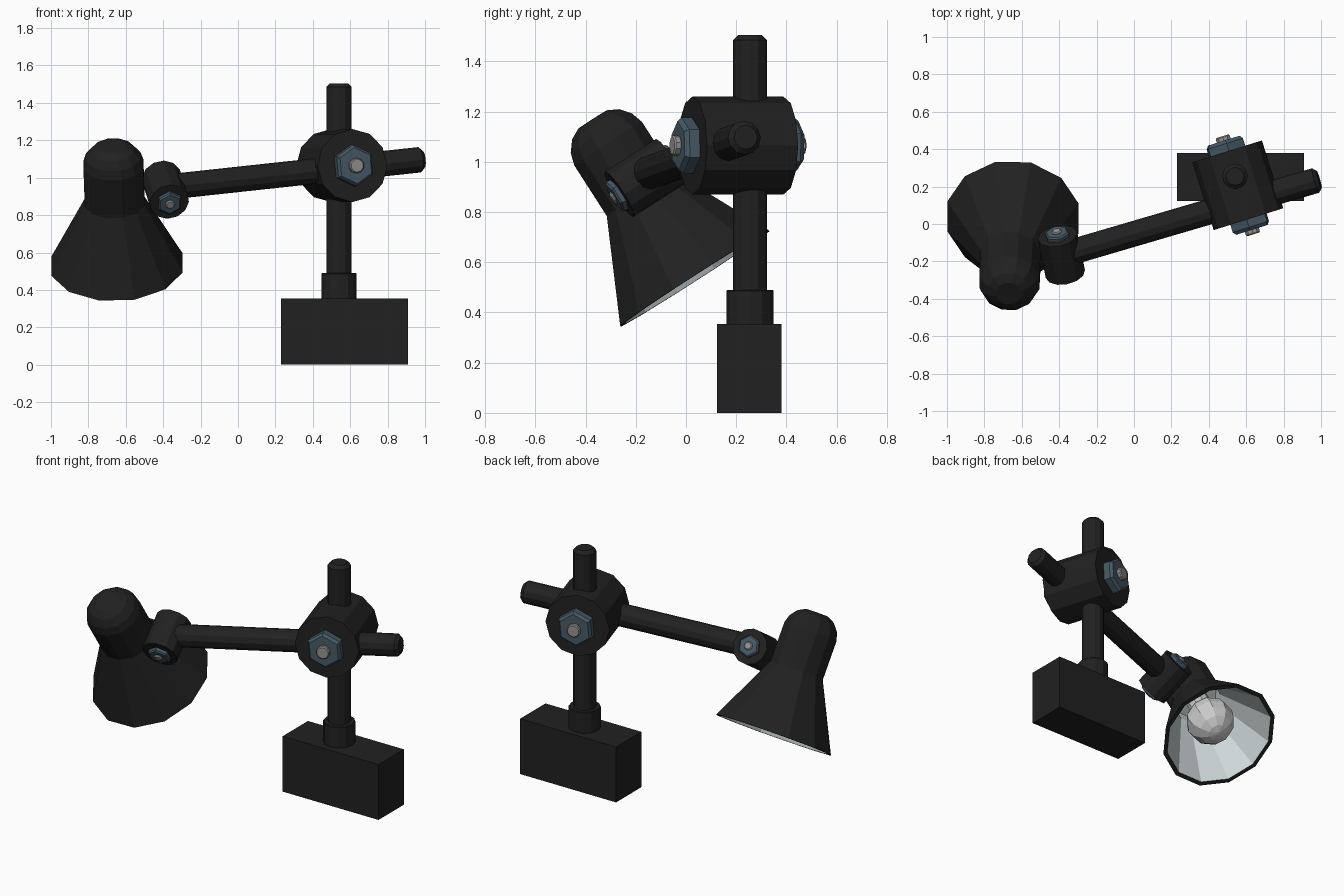
import bpy, bmesh, math
from mathutils import Vector

if "Cube" in bpy.data.objects:
    bpy.data.objects.remove(bpy.data.objects["Cube"])


def material(name, r, g, b):
    m = bpy.data.materials.new(name)
    m.diffuse_color = (r, g, b, 1)
    m.use_nodes = True
    m.node_tree.nodes["Principled BSDF"].inputs["Base Color"].default_value = m.diffuse_color
    return m


BLACK = material("black_paint", 0.015, 0.015, 0.015)
STEEL = material("blue_steel", 0.06, 0.10, 0.13)
BOLT = material("bolt_metal", 0.30, 0.29, 0.28)
WHITE = material("reflector", 0.62, 0.68, 0.69)
GLASS = material("bulb_glass", 0.55, 0.53, 0.53)


def lathe(name, profile, origin, axis, ref, sides, mats, turn=0.0, second_from=999):
    """Spin (radius, distance) points about an axis; flat end caps.
    Bands from index second_from on, and the end cap, use the second material."""
    o, a = Vector(origin), Vector(axis).normalized()
    u = Vector(ref)
    u = (u - a * u.dot(a)).normalized()
    v = a.cross(u)
    bm = bmesh.new()
    rings = []
    for r, t in profile:
        ring = []
        for i in range(sides):
            ang = math.radians(turn) + 2 * math.pi * i / sides
            ring.append(bm.verts.new(o + a * t + (u * math.cos(ang) + v * math.sin(ang)) * r))
        rings.append(ring)
    for k in range(len(rings) - 1):
        for i in range(sides):
            j = (i + 1) % sides
            f = bm.faces.new((rings[k][i], rings[k][j], rings[k + 1][j], rings[k + 1][i]))
            f.material_index = 1 if k >= second_from else 0
    bm.faces.new(rings[0][::-1])
    bm.faces.new(rings[-1]).material_index = 1 if second_from < 999 else 0
    bmesh.ops.recalc_face_normals(bm, faces=bm.faces)
    me = bpy.data.meshes.new(name)
    bm.to_mesh(me)
    bm.free()
    for m in mats:
        me.materials.append(m)
    ob = bpy.data.objects.new(name, me)
    bpy.context.collection.objects.link(ob)
    return ob


def rod(name, p, q, r, chamfer, ref, mat=BLACK, sides=12):
    p, q = Vector(p), Vector(q)
    n = (q - p).length
    c = chamfer
    return lathe(name, [(r - c, 0), (r, c), (r, n - c), (r - c, n)], p, q - p, ref, sides, [mat])


def clamp(name, centre, axis, ref, r, half, nut_r, nut_h, bolt_r, bolt_end):
    """Short cylinder with a hex nut and a bolt tip on both ends."""
    c, a = Vector(centre), Vector(axis).normalized()
    lathe(name, [(r, -half), (r, half)], c, a, ref, 12, [BLACK])
    for label, s in (("front", 1), ("back", -1)):
        lathe(f"{name}_{label}_nut",
              [(nut_r, half - 0.01), (nut_r, half + nut_h * 0.7), (nut_r * 0.87, half + nut_h)],
              c, a * s, ref, 6, [STEEL], 5)
    rod(name + "_bolt", c - a * bolt_end, c + a * bolt_end, bolt_r, 0.006, ref, BOLT, 10)


UP = (0, 0, 1)

# Base block
bpy.ops.mesh.primitive_cube_add(size=1, location=(0.57, 0.252, 0.1775))
base = bpy.context.object
base.name = "base_block"
base.scale = (0.68, 0.256, 0.355)
base.data.materials.append(BLACK)

# Upright post with its collar
PX, PY = 0.54, 0.255
rod("post", (PX, PY, 0.34), (PX, PY, 1.505), 0.068, 0.02, (1, 0, 0))
rod("post_collar", (PX, PY, 0.35), (PX, PY, 0.49), 0.094, 0.004, (1, 0, 0))

# Arm and the clamp that holds it on the post
rod("arm", (-0.36, -0.158, 0.952), (0.99, 0.238, 1.098), 0.068, 0.02, UP)
clamp("post_clamp", (0.555, 0.207, 1.065), (0.30, -0.954, 0), UP,
      0.195, 0.19, 0.112, 0.06, 0.041, 0.275)

# Swivel joint between the arm and the lamp
clamp("lamp_joint", (-0.388, -0.165, 0.936), (0.17, -0.83, -0.53), UP,
      0.107, 0.122, 0.068, 0.025, 0.026, 0.157)

# Lamp head: domed neck, flared shade, pale inside
LAMP = (-0.667, -0.326, 1.097)
AIM = (0.03, 0.54, -0.84)
LOW = (0, -0.84, -0.54)
shade = [(0.07, -0.085), (0.115, -0.062), (0.15, -0.02), (0.166, 0.03), (0.166, 0.27),
         (0.364, 0.668), (0.338, 0.668), (0.145, 0.28), (0.145, 0.2)]
lathe("lamp_shade", shade, LAMP, AIM, LOW, 12, [BLACK, WHITE], 15, 6)

# Bulb with its socket
lathe("bulb_socket", [(0.07, 0.19), (0.07, 0.36)], LAMP, AIM, LOW, 10, [GLASS])
globe = [(0.148 * math.sin(math.radians(d)), 0.505 - 0.148 * math.cos(math.radians(d)))
         for d in (22, 45, 68, 90, 112, 135, 158, 176)]
lathe("bulb", [(0.05, 0.33)] + globe, LAMP, AIM, LOW, 10, [GLASS])
